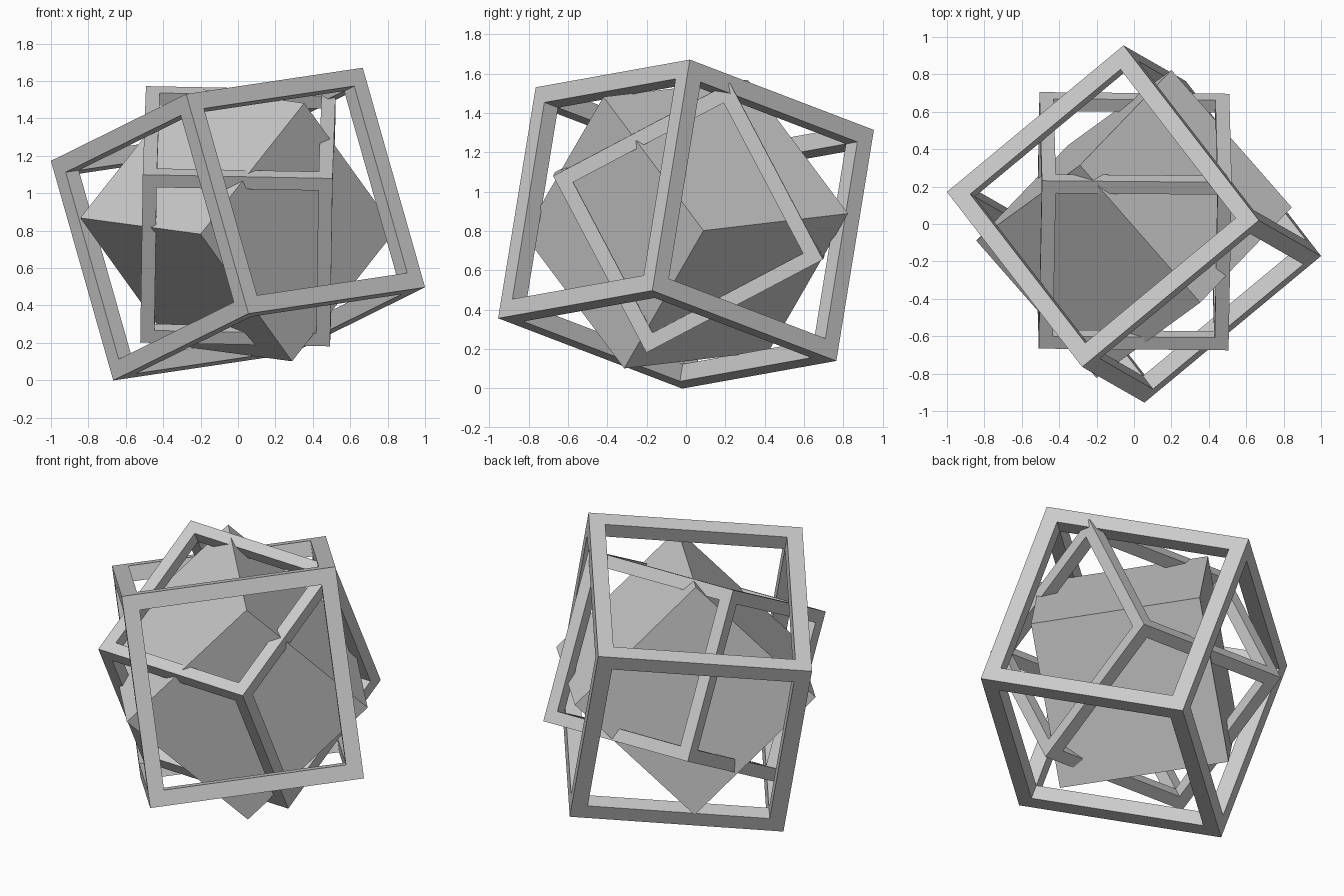
import bpy, bmesh
from mathutils import Vector, Matrix

if "Cube" in bpy.data.objects:
    bpy.data.objects.remove(bpy.data.objects["Cube"])


def orientation(u, v, center):
    # Orthonormal frame from two approximate edge directions
    x = Vector(u).normalized()
    y = Vector(v)
    y = (y - x * y.dot(x)).normalized()
    z = x.cross(y)
    m = Matrix((x, y, z)).transposed().to_4x4()
    m.translation = Vector(center)
    return m


def cube(name, side, matrix, bar=0.0):
    bm = bmesh.new()
    bmesh.ops.create_cube(bm, size=side)
    if bar:
        # Open every face and push the walls inward to make square bars
        faces = bm.faces[:]
        bmesh.ops.inset_individual(bm, faces=faces, thickness=bar, use_even_offset=True)
        bm.normal_update()
        for f in faces:
            inward = -f.normal * bar
            new = bmesh.ops.extrude_discrete_faces(bm, faces=[f])["faces"][0]
            bmesh.ops.translate(bm, verts=new.verts[:], vec=inward)
            bmesh.ops.delete(bm, geom=[new], context='FACES_ONLY')
        bmesh.ops.remove_doubles(bm, verts=bm.verts[:], dist=1e-4)
        bmesh.ops.recalc_face_normals(bm, faces=bm.faces[:])
    bm.transform(matrix)
    mesh = bpy.data.meshes.new(name)
    bm.to_mesh(mesh)
    bm.free()
    obj = bpy.data.objects.new(name, mesh)
    bpy.context.collection.objects.link(obj)
    return obj


# Large outer cage
cube("outer_frame", 1.235,
     orientation((0.94, 0.78, 0.14), (-0.73, 0.94, -0.36), (0, 0, 0.835)), 0.092)

# Smaller cage, tipped about the x axis
cube("inner_frame", 1.015,
     orientation((1.016, -0.009, -0.02), (0, 0.9, 0.475), (0, 0.015, 0.877)), 0.075)

# Solid cube in the middle
cube("core_block", 0.98,
     orientation((0.55, 0.40, 0.695), (0.49, 0.51, -0.685), (0, 0, 0.835)))
